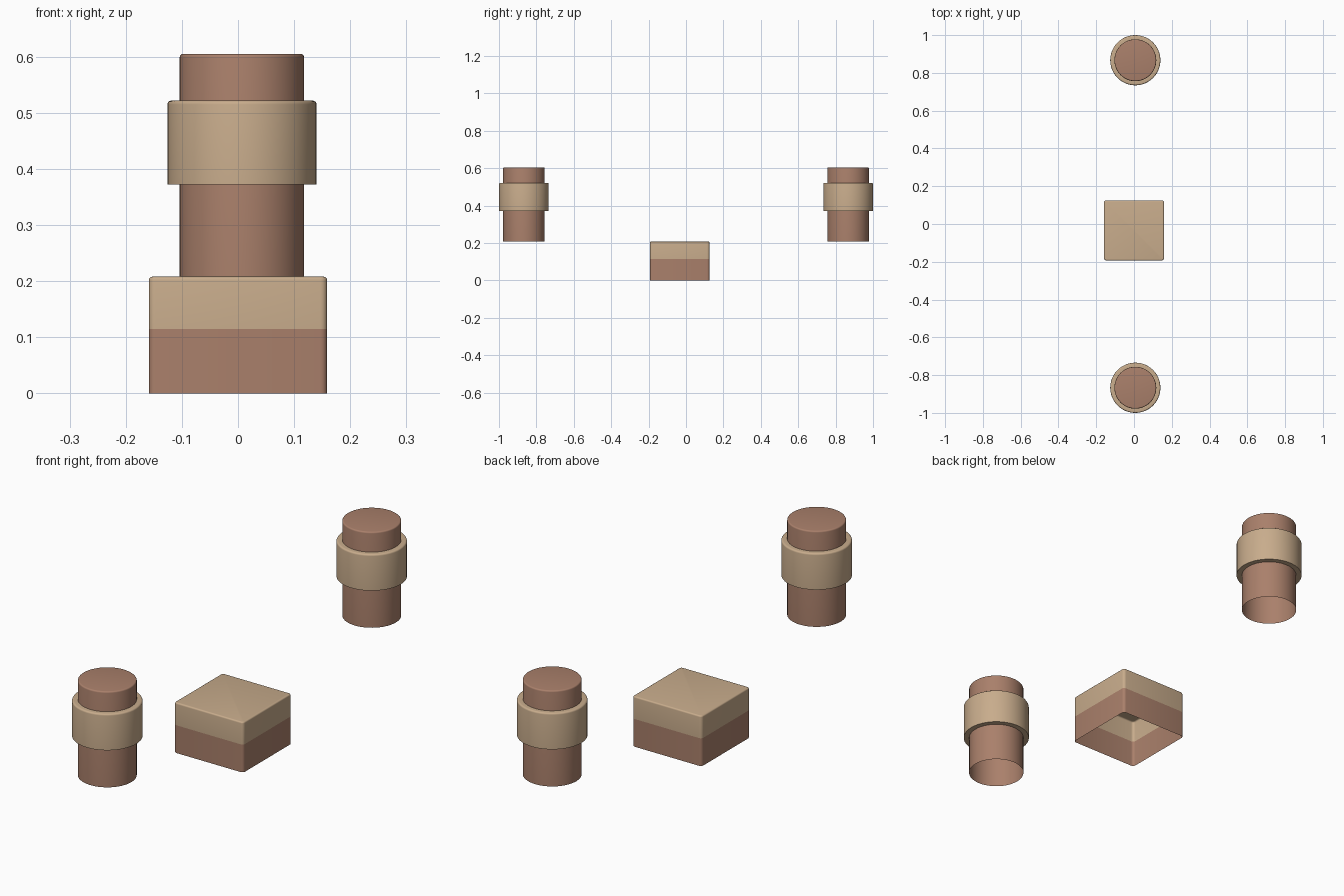
import bpy, bmesh, math

if "Cube" in bpy.data.objects:
    bpy.data.objects.remove(bpy.data.objects["Cube"])


def material(name, rgb):
    m = bpy.data.materials.new(name)
    m.diffuse_color = (*rgb, 1)
    m.use_nodes = True
    m.node_tree.nodes["Principled BSDF"].inputs["Base Color"].default_value = m.diffuse_color
    return m


TAN = material("tan", (0.578, 0.413, 0.262))
BROWN = material("brown", (0.402, 0.216, 0.147))


def loft(name, rings, loc, mats, cap=True, split=None):
    """Skin a list of vertex rings; faces above the split height get slot 1."""
    bm = bmesh.new()
    loops = [[bm.verts.new(p) for p in r] for r in rings]
    for a, b in zip(loops, loops[1:]):
        n = len(a)
        for i in range(n):
            j = (i + 1) % n
            bm.faces.new((a[i], a[j], b[j], b[i]))
    if cap:
        bm.faces.new(loops[-1])
    if split is not None:
        for f in bm.faces:
            f.material_index = int(f.calc_center_median().z > split)
    me = bpy.data.meshes.new(name)
    bm.to_mesh(me)
    bm.free()
    for m in mats:
        me.materials.append(m)
    ob = bpy.data.objects.new(name, me)
    ob.location = loc
    bpy.context.collection.objects.link(ob)
    bpy.ops.object.select_all(action='DESELECT')
    ob.select_set(True)
    bpy.context.view_layer.objects.active = ob
    bpy.ops.object.shade_smooth_by_angle(angle=math.radians(35))
    return ob


def circle(r, z, n=48):
    return [(r * math.cos(2 * math.pi * i / n), r * math.sin(2 * math.pi * i / n), z)
            for i in range(n)]


def rounded_square(half, r, z, seg=4):
    pts = []
    for k, (sx, sy) in enumerate([(1, 1), (-1, 1), (-1, -1), (1, -1)]):
        for i in range(seg + 1):
            a = math.pi / 2 * (k + i / seg)
            pts.append((sx * (half - r) + r * math.cos(a),
                        sy * (half - r) + r * math.sin(a), z))
    return pts


def rounded_top(r, top, b, steps=4):
    """(radius, height) pairs for a rounded upper rim."""
    return [(r - b + b * math.cos(a), top - b + b * math.sin(a))
            for a in (math.pi / 2 * i / steps for i in range(steps + 1))]


# Two-tone box, open underneath
H = 0.159
box = [rounded_square(H, 0.012, z) for z in (0, 0.115)]
box += [rounded_square(h, 0.012 - (H - h), z) for h, z in rounded_top(H, 0.208, 0.006)]
loft("box_base", box, (0, -0.034, 0), [BROWN, TAN], split=0.115)

# Front and back posts, each with a collar
for side, y in (("front", -0.867), ("back", 0.867)):
    post = [(0.111, 0.208)] + rounded_top(0.111, 0.605, 0.006)
    loft(side + "_post", [circle(r, z) for r, z in post], (0.007, y, 0), [BROWN])
    collar = ([(0.110, 0.372), (0.133, 0.372)] + rounded_top(0.133, 0.522, 0.007)
              + [(0.110, 0.522)])
    loft(side + "_collar", [circle(r, z) for r, z in collar], (0.007, y, 0), [TAN], cap=False)
